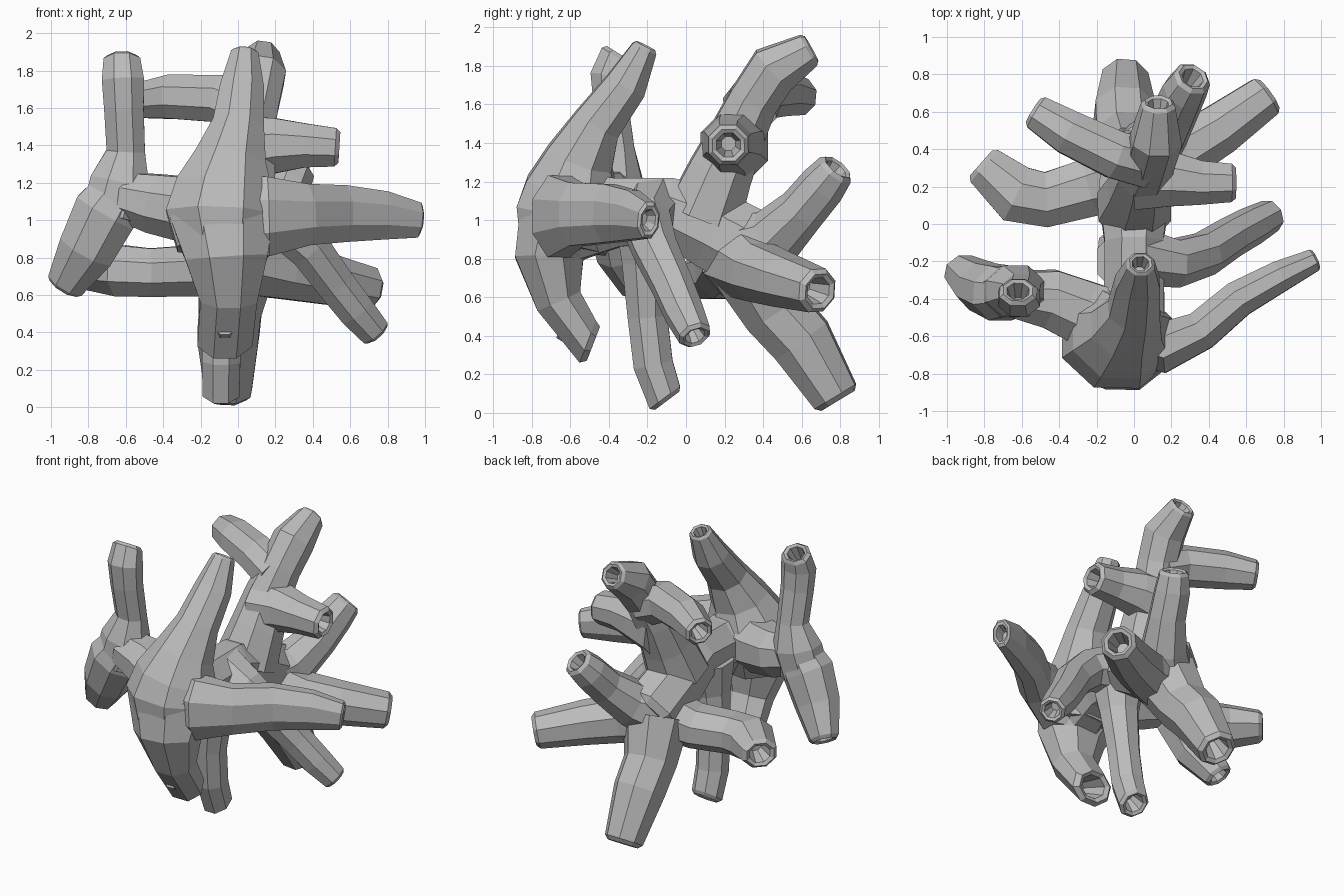
import bpy
import bmesh
from math import cos, sin, pi
from mathutils import Vector

SIDES = 8
FLAT_FIT = 1.06  # makes the flats, not the corners, meet the radius

cube = bpy.data.objects.get("Cube")
if cube:
    bpy.data.objects.remove(cube)

grey = bpy.data.materials.new("plain grey")
grey.use_nodes = True
grey.diffuse_color = (0.5, 0.5, 0.5, 1)
bsdf = next(n for n in grey.node_tree.nodes if n.type == 'BSDF_PRINCIPLED')
bsdf.inputs["Base Color"].default_value = grey.diffuse_color


def tube(name, path, hollow=True, tall=1.0, aim=None):
    """Faceted limb along (x, y, z, radius) points, with a hollow tip facing aim."""
    pts = [Vector(p[:3]) for p in path]
    radii = [p[3] * FLAT_FIT for p in path]
    dirs = [(b - a).normalized() for a, b in zip(pts, pts[1:])]
    tangents = [dirs[0]]
    tangents += [(a + b).normalized() for a, b in zip(dirs, dirs[1:])]
    tangents.append(Vector(aim).normalized() if aim else dirs[-1])
    up = Vector((0, 0, 1)) if abs(dirs[0].z) < 0.8 else Vector((0, 1, 0))

    bm = bmesh.new()

    def ring(centre, tangent, radius):
        side = tangent.cross(up).normalized()
        high = side.cross(tangent) * tall
        angles = [2 * pi * (k + 0.5) / SIDES for k in range(SIDES)]
        return [bm.verts.new(centre + radius * (cos(a) * side + sin(a) * high))
                for a in angles]

    rings = []
    for i, (p, t, r) in enumerate(zip(pts, tangents, radii)):
        if i:
            up = tangents[i - 1].rotation_difference(t) @ up
        rings.append(ring(p, t, r))
    # rounded lip, then the recess
    end, t, r = pts[-1], tangents[-1], radii[-1]
    rings.append(ring(end + t * r * 0.2, t, r * 0.8))
    if hollow:
        rings.append(ring(end + t * r * 0.1, t, r * 0.6))
        rings.append(ring(end - t * r, t, r * 0.35))
    for a, b in zip(rings, rings[1:]):
        for k in range(SIDES):
            n = (k + 1) % SIDES
            bm.faces.new((a[k], a[n], b[n], b[k]))
    bm.faces.new(rings[0])
    bm.faces.new(rings[-1])
    bmesh.ops.recalc_face_normals(bm, faces=bm.faces)
    mesh = bpy.data.meshes.new(name)
    bm.to_mesh(mesh)
    bm.free()
    mesh.materials.append(grey)
    bpy.context.collection.objects.link(bpy.data.objects.new(name, mesh))


# Front cluster around a broad swelling
tube("front_upper_arm", [(-.08, -.64, .86, .25), (-.09, -.61, 1.03, .3), (-.07, -.59, 1.17, .265),
                         (-.04, -.55, 1.32, .195), (0, -.46, 1.5, .14), (.02, -.31, 1.7, .12),
                         (.035, -.215, 1.89, .075)], tall=.92)
tube("front_lower_arm", [(-.08, -.64, 1.02, .29), (-.06, -.71, .8, .225),
                         (-.05, -.66, .58, .155), (-.07, -.51, .37, .15)],
     tall=.8, aim=(0, .93, -.36))
tube("front_side_arm", [(-.02, -.6, 1.02, .14), (.16, -.66, 1.02, .14), (.36, -.57, 1.03, .108),
                        (.56, -.4, 1.035, .1), (.78, -.28, 1.025, .085), (.96, -.195, 1, .062)],
     tall=1.55)

# Forked limb
tube("fork_stem", [(-.1, -.58, 1.05, .23), (-.28, -.47, 1.06, .175),
                   (-.45, -.4, 1.09, .16), (-.62, -.38, 1.13, .13)], hollow=False)
tube("fork_upper_arm", [(-.68, -.37, 1.02, .16), (-.63, -.36, 1.2, .165), (-.6, -.355, 1.37, .105),
                        (-.61, -.39, 1.6, .108), (-.615, -.4, 1.75, .115),
                        (-.62, -.365, 1.85, .1)], tall=.85, aim=(0, .5, .8))
tube("fork_lower_arm", [(-.57, -.37, 1.25, .12), (-.71, -.37, 1.04, .175),
                        (-.81, -.335, .84, .155), (-.92, -.25, .66, .105)], tall=.85)

# Central spine with its hanging limbs
tube("spine", [(-.05, -.6, 1.02, .22), (0, -.35, 1.04, .165), (0, -.1, 1.05, .16),
               (0, .14, .95, .19), (.02, .38, .82, .2)], hollow=False, tall=1.1)
tube("middle_lower_arm", [(-.03, -.2, 1, .17), (-.05, -.21, .78, .125), (-.08, -.2, .5, .105),
                          (-.09, -.17, .25, .105), (-.09, -.11, .08, .1)], aim=(0, .6, -.8))
tube("middle_side_arm", [(0, -.17, 1.07, .16), (.22, -.21, 1, .13), (.38, -.16, .85, .115),
                         (.52, -.07, .66, .105), (.63, -.01, .52, .1), (.73, .045, .405, .085)])

# Upper rear cluster
tube("upper_trunk", [(0, .09, 1.02, .2), (.03, .18, 1.25, .17), (.05, .27, 1.45, .145),
                     (.09, .35, 1.62, .13), (.12, .455, 1.78, .135), (.13, .635, 1.88, .09)])
tube("upper_side_arm", [(.02, .25, 1.38, .18), (.2, .24, 1.4, .15),
                        (.36, .22, 1.4, .12), (.52, .22, 1.39, .105)])
tube("upper_rear_arm", [(.07, .33, 1.58, .14), (-.1, .37, 1.65, .13),
                        (-.35, .49, 1.66, .12), (-.52, .595, 1.64, .095)])

# Lower rear cluster
tube("rear_upper_arm", [(.03, .33, .85, .2), (.13, .46, .91, .15), (.22, .6, 1.05, .12),
                        (.27, .71, 1.18, .115), (.31, .775, 1.26, .098)])
tube("rear_left_arm", [(0, .28, .8, .2), (.25, .38, .73, .155),
                       (.45, .5, .69, .14), (.7, .68, .635, .115)])
tube("rear_right_arm", [(0, .26, .8, .19), (-.22, .2, .73, .16), (-.47, .13, .72, .15),
                        (-.63, .16, .73, .158), (-.8, .31, .73, .115)], tall=.88)
tube("rear_lower_arm", [(0, .33, .78, .21), (-.04, .46, .53, .17), (-.05, .6, .375, .165),
                        (-.05, .775, .085, .125)])
